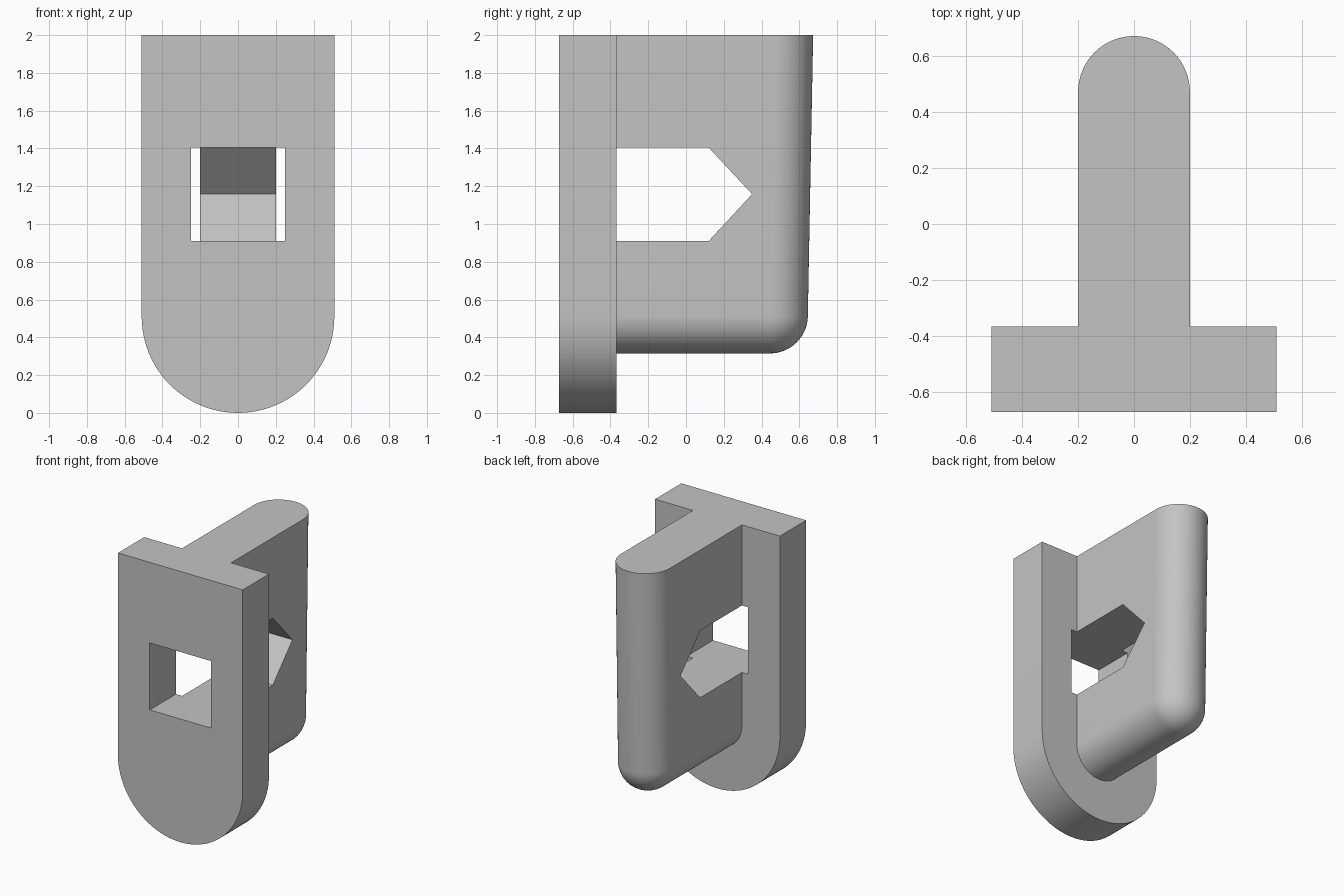
import bpy, bmesh, math

cube = bpy.data.objects.get("Cube")
if cube:
    bpy.data.objects.remove(cube, do_unlink=True)

grey = bpy.data.materials.new("plain grey")
grey.use_nodes = True
COLOR = (0.55, 0.55, 0.55, 1)
grey.diffuse_color = COLOR
grey.node_tree.nodes["Principled BSDF"].inputs["Base Color"].default_value = COLOR

PLATE_W, FRONT, PLATE_BACK = 0.51, -0.673, -0.367
RIB_R, TOP, OVER = 0.2, 2.0, 2.1
SEG = 48


def loft(name, rings):
    """Closed solid from a list of matching point rings, capped at both ends."""
    bm = bmesh.new()
    rows = [[bm.verts.new(p) for p in ring] for ring in rings]
    n = len(rows[0])
    for a, b in zip(rows, rows[1:]):
        for i in range(n):
            j = (i + 1) % n
            bm.faces.new((a[i], a[j], b[j], b[i]))
    bm.faces.new(rows[0])
    bm.faces.new(rows[-1])
    bmesh.ops.remove_doubles(bm, verts=bm.verts, dist=1e-5)
    bmesh.ops.recalc_face_normals(bm, faces=bm.faces)
    mesh = bpy.data.meshes.new(name)
    bm.to_mesh(mesh)
    bm.free()
    mesh.materials.append(grey)
    obj = bpy.data.objects.new(name, mesh)
    bpy.context.collection.objects.link(obj)
    return obj


def combine(obj, tool, operation):
    """Apply a boolean and discard the tool object."""
    tool.hide_render = True
    mod = obj.modifiers.new(operation.title(), "BOOLEAN")
    mod.operation, mod.object, mod.solver = operation, tool, "EXACT"
    bpy.context.view_layer.objects.active = obj
    bpy.ops.object.modifier_apply(modifier=mod.name)
    bpy.data.objects.remove(tool, do_unlink=True)


# Front plate: straight sides with a half-round lower end
outline = [(-PLATE_W, OVER)]
for i in range(SEG + 1):
    a = math.pi * (1 + i / SEG)
    outline.append((PLATE_W * math.cos(a), PLATE_W + PLATE_W * math.sin(a)))
outline.append((PLATE_W, OVER))
bracket = loft("bracket", [[(x, y, z) for x, z in outline] for y in (FRONT, PLATE_BACK)])

# Rear rib: fully rounded back and bottom edges meeting in a ball corner
rings = []
for i in range(SEG + 1):
    t = math.pi * i / SEG
    x, r = -RIB_R * math.cos(t), RIB_R * math.sin(t)
    ring = [(x, -0.5, OVER), (x, 0.475 + r, OVER)]
    for k in range(17):
        a = -math.pi / 2 * k / 16
        ring.append((x, 0.445 + r * math.cos(a), 0.515 + r * math.sin(a)))
    ring.append((x, -0.5, 0.515 - r))
    rings.append(ring)
combine(bracket, loft("rear_rib", rings), "UNION")

# Level top
trim = [(-1, -1), (1, -1), (1, 1), (-1, 1)]
combine(bracket, loft("top_trim", [[(x, y, z) for x, y in trim] for z in (TOP, 2.5)]), "DIFFERENCE")

# Window through the plate and rib, pointed at the back
window = [(-0.9, 0.91), (0.12, 0.91), (0.35, 1.158), (0.12, 1.405), (-0.9, 1.405)]
combine(bracket, loft("window_cutter", [[(x, y, z) for y, z in window] for x in (-0.25, 0.25)]), "DIFFERENCE")

bpy.ops.object.select_all(action="DESELECT")
bracket.select_set(True)
bpy.context.view_layer.objects.active = bracket
bpy.ops.object.shade_smooth_by_angle(angle=math.radians(30))
